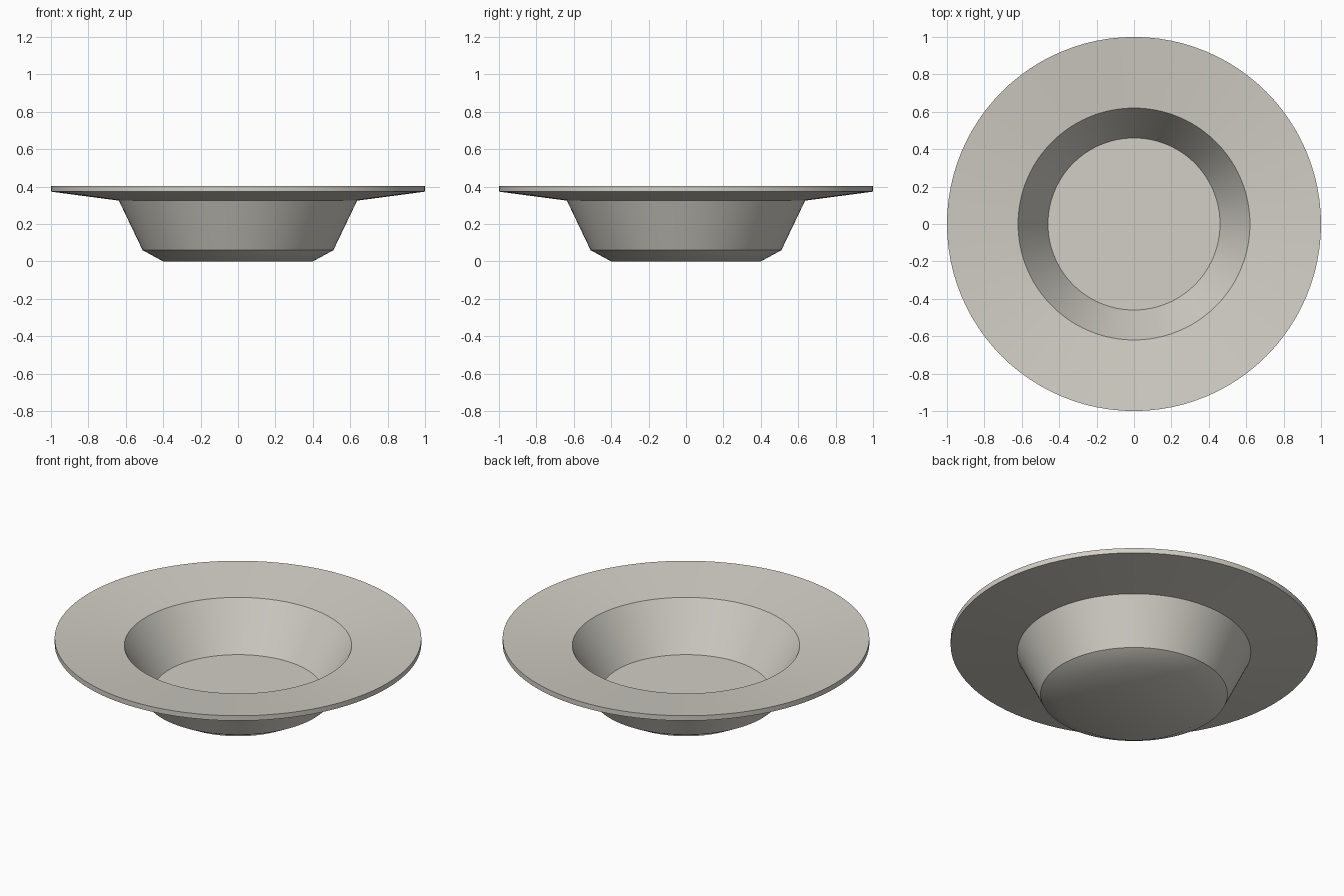
import bpy, bmesh, math

cube = bpy.data.objects.get("Cube")
if cube:
    bpy.data.objects.remove(cube, do_unlink=True)

SEGMENTS = 96

# Glaze colour
glaze = bpy.data.materials.new("warm_grey_glaze")
glaze.use_nodes = True
colour = (0.64, 0.62, 0.56, 1.0)
glaze.diffuse_color = colour
glaze.node_tree.nodes["Principled BSDF"].inputs["Base Color"].default_value = colour

# Closed wall section (radius, height), from the underside round to the inner floor
profile = [
    (0.40, 0.0),     # foot
    (0.51, 0.06),    # foot chamfer
    (0.637, 0.325),  # outer wall
    (1.0, 0.373),    # underside of the rim
    (1.0, 0.403),    # rim edge
    (0.62, 0.36),    # inner lip
    (0.46, 0.09),    # inner floor
]

# Revolve the section into rings joined by quads, capped at foot and floor
bm = bmesh.new()
rings = []
for r, z in profile:
    rings.append([bm.verts.new((r * math.cos(2 * math.pi * i / SEGMENTS),
                                r * math.sin(2 * math.pi * i / SEGMENTS), z))
                  for i in range(SEGMENTS)])
for low, high in zip(rings, rings[1:]):
    for i in range(SEGMENTS):
        j = (i + 1) % SEGMENTS
        bm.faces.new((low[i], low[j], high[j], high[i]))
bm.faces.new(rings[0][::-1])
bm.faces.new(rings[-1])
bmesh.ops.recalc_face_normals(bm, faces=bm.faces)

mesh = bpy.data.meshes.new("bowl")
bm.to_mesh(mesh)
bm.free()
mesh.materials.append(glaze)
bowl = bpy.data.objects.new("bowl", mesh)
bpy.context.collection.objects.link(bowl)

# Smooth round the bowl, crisp at the lip and wall edges
bpy.ops.object.select_all(action='DESELECT')
bowl.select_set(True)
bpy.context.view_layer.objects.active = bowl
bpy.ops.object.shade_smooth_by_angle(angle=math.radians(30))
